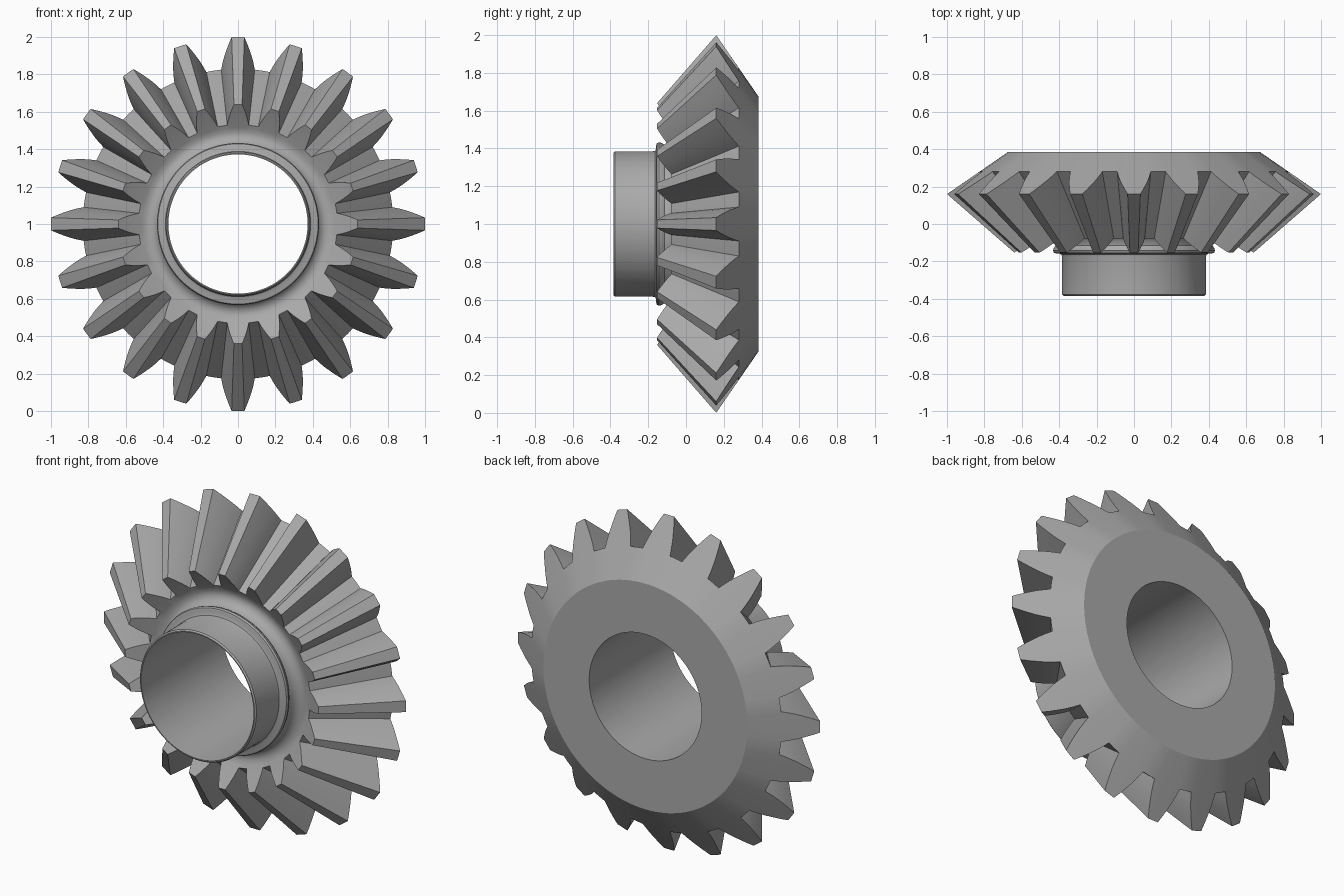
import bpy
import bmesh
from math import sin, cos, pi, radians

cube = bpy.data.objects.get("Cube")
if cube:
    bpy.data.objects.remove(cube, do_unlink=True)

TEETH = 20
APEX_Y = -0.71          # point where all tooth lines meet
TIP = (1.0, 0.16)       # radius, y at the outer end of a tooth
ROOT = (0.83, 0.28)
INNER = 0.64            # scale of the tooth's inner end towards the apex
BORE = 0.372

# Half tooth: height fraction from root to tip, half width
FLANK = [(0, 0.09), (0.2, 0.083), (0.4, 0.074), (0.6, 0.062), (0.8, 0.049), (1, 0.034)]

# Groove, collar and sleeve on the front side: radius, y
HUB = [(0.515, -0.068), (0.49, -0.056), (0.465, -0.056), (0.442, -0.068),
       (0.425, -0.09), (0.42, -0.115), (0.43, -0.13), (0.433, -0.143),
       (0.428, -0.154), (0.415, -0.158), (0.397, -0.159), (0.388, -0.164),
       (0.385, -0.175), (0.385, -0.376), (0.378, -0.384), (BORE, -0.384)]
BACK = [(BORE, 0.384), (0.675, 0.384)]


def tooth_outline():
    """Angle, radius and y of every point around the toothed edge."""
    half = []
    for t, w in FLANK:
        r = ROOT[0] + t * (TIP[0] - ROOT[0])
        y = ROOT[1] + t * (TIP[1] - ROOT[1])
        half.append((w / r, r, y))
    one = [(-a, r, y) for a, r, y in half] + [(0, *TIP)]
    one[len(half):] = [(a, r, y) for a, r, y in reversed(half)]
    one.append((pi / TEETH, *ROOT))          # middle of the gap
    return [(a + i * 2 * pi / TEETH, r, y) for i in range(TEETH) for a, r, y in one]


def loft(name, rings, material):
    """Join closed rings of (angle, radius, y) points, last ring back to first."""
    bm = bmesh.new()
    loops = [[bm.verts.new((r * sin(a), y, 1 + r * cos(a))) for a, r, y in ring]
             for ring in rings]
    for one, two in zip(loops, loops[1:] + loops[:1]):
        for i in range(len(one)):
            j = (i + 1) % len(one)
            bm.faces.new((one[i], one[j], two[j], two[i]))
    bmesh.ops.recalc_face_normals(bm, faces=bm.faces)
    mesh = bpy.data.meshes.new(name)
    bm.to_mesh(mesh)
    bm.free()
    mesh.materials.append(material)
    obj = bpy.data.objects.new(name, mesh)
    bpy.context.collection.objects.link(obj)
    bpy.ops.object.select_all(action="DESELECT")
    obj.select_set(True)
    bpy.context.view_layer.objects.active = obj
    bpy.ops.object.shade_smooth_by_angle(angle=radians(30))
    return obj


# Plain steel
steel = bpy.data.materials.new("grey steel")
steel.use_nodes = True
grey = (0.4, 0.4, 0.4, 1)
steel.diffuse_color = grey
steel.node_tree.nodes["Principled BSDF"].inputs["Base Color"].default_value = grey

# Rings run from the bore's back edge over the teeth to its front edge
outer = tooth_outline()
inner = [(a, r * INNER, APEX_Y + (y - APEX_Y) * INNER) for a, r, y in outer]


def circle(r, y):
    return [(a, r, y) for a, _, _ in outer]


rings = [circle(*p) for p in BACK] + [outer, inner] + [circle(*p) for p in HUB]
loft("bevel_gear", rings, steel)
